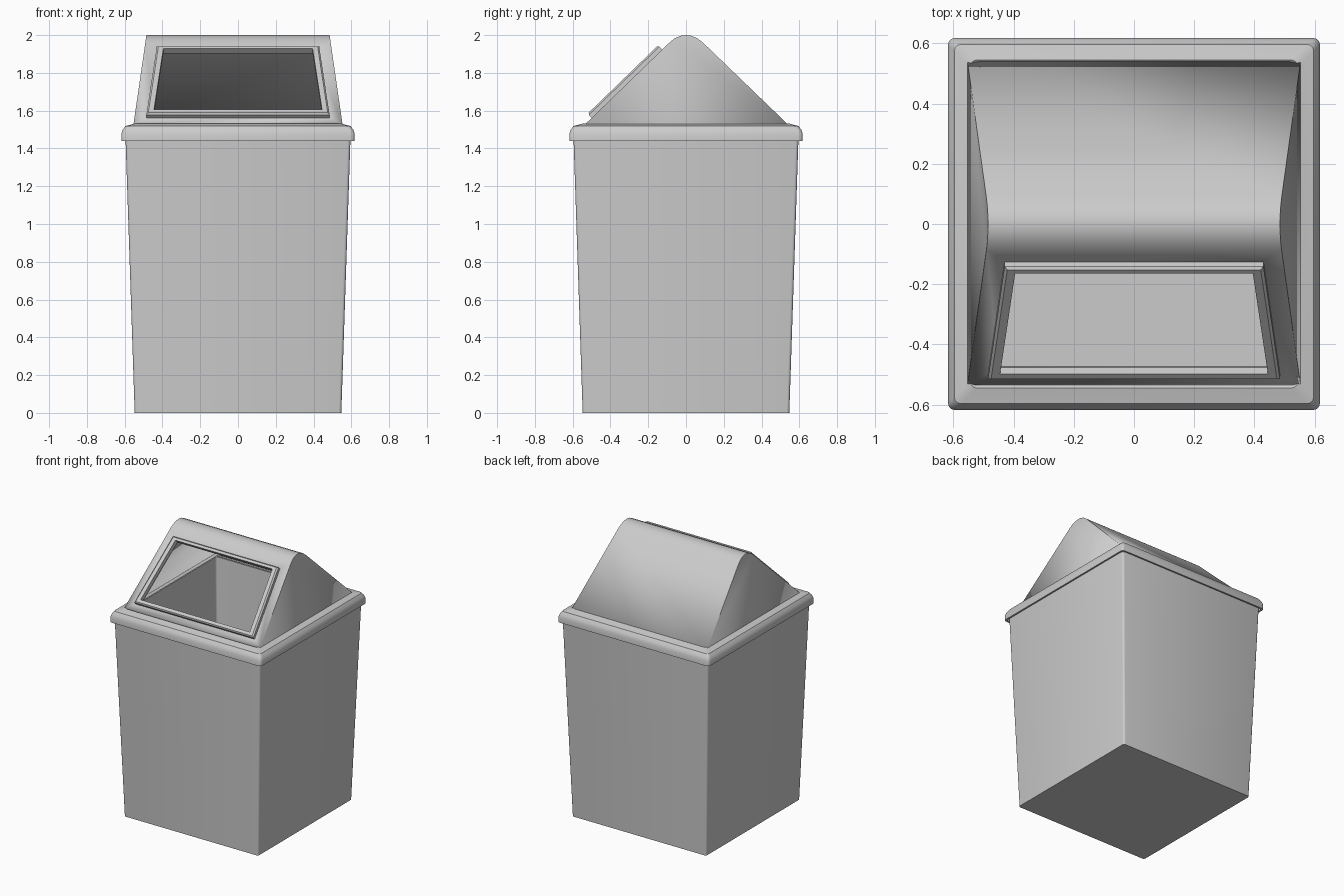
import bpy, bmesh, math
from mathutils import Vector

cube = bpy.data.objects.get("Cube")
if cube:
    bpy.data.objects.remove(cube, do_unlink=True)

grey = bpy.data.materials.new("grey_plastic")
GREY = (0.6, 0.6, 0.6, 1)
grey.diffuse_color = GREY
grey.use_nodes = True
grey.node_tree.nodes["Principled BSDF"].inputs["Base Color"].default_value = GREY


def finish(bm, name, angle=30):
    bmesh.ops.recalc_face_normals(bm, faces=bm.faces)
    mesh = bpy.data.meshes.new(name)
    bm.to_mesh(mesh)
    bm.free()
    mesh.materials.append(grey)
    obj = bpy.data.objects.new(name, mesh)
    bpy.context.collection.objects.link(obj)
    bpy.ops.object.select_all(action='DESELECT')
    obj.select_set(True)
    bpy.context.view_layer.objects.active = obj
    bpy.ops.object.shade_smooth_by_angle(angle=math.radians(angle))
    return obj


def ring(bm, hx, hy, z, r, steps=3):
    """Rounded rectangle of vertices at height z."""
    verts = []
    for q, (sx, sy) in enumerate(((1, 1), (-1, 1), (-1, -1), (1, -1))):
        for i in range(steps + 1):
            a = math.pi / 2 * (q + i / steps)
            verts.append(bm.verts.new((sx * (hx - r) + r * math.cos(a),
                                       sy * (hy - r) + r * math.sin(a), z)))
    return verts


def bridge(bm, a, b):
    n = len(a)
    for i in range(n):
        bm.faces.new((a[i], a[(i + 1) % n], b[(i + 1) % n], b[i]))


# Tapered hollow bin body
bm = bmesh.new()
rings = [ring(bm, h, h, z, 0.015) for h, z in
         ((0.547, 0), (0.596, 1.47), (0.586, 1.47), (0.537, 0.01))]
for a, b in zip(rings, rings[1:]):
    bridge(bm, a, b)
bm.faces.new(rings[0])
bm.faces.new(rings[-1])
finish(bm, "bin_body")

# Lid rim: closed moulding around the top of the body
bm = bmesh.new()
section = ((0.618, 1.44), (0.618, 1.478), (0.611, 1.498), (0.597, 1.518),
           (0.545, 1.532), (0.53, 1.52), (0.585, 1.508), (0.606, 1.475), (0.606, 1.44))
rings = [ring(bm, h, h, z, 0.022) for h, z in section]
for a, b in zip(rings, rings[1:] + rings[:1]):
    bridge(bm, a, b)
finish(bm, "lid_rim")

# Front slope frame of reference: s runs up the slope, n points outward
FOOT, TOP = Vector((0, -0.535, 1.527)), Vector((0, -0.085, 1.963))
UP = (TOP - FOOT).normalized()
OUT = Vector((0, -UP.z, UP.y))
LENGTH = (TOP - FOOT).length


def on_slope(x, s, n):
    return FOOT + UP * s + OUT * n + Vector((x, 0, 0))


def trapezoid(bm, low_x, high_x, s0, s1, n):
    return [bm.verts.new(on_slope(*p)) for p in
            ((-low_x, s0, n), (low_x, s0, n), (high_x, s1, n), (-high_x, s1, n))]


def half_width(z):
    return 0.553 - 0.068 * (z - 1.53) / 0.47


# Hood: thin tent with rounded ridge and an opening in the front slope
bm = bmesh.new()
profile = [(FOOT.y, FOOT.z), (TOP.y, TOP.z), (-0.06, 1.983), (-0.03, 1.996), (0, 2.0),
           (0.03, 1.996), (0.06, 1.983), (0.09, 1.96), (0.54, 1.527)]
left, right = [[bm.verts.new((s * half_width(z), y, z)) for y, z in profile]
               for s in (1, -1)]
bm.faces.new(left)
bm.faces.new(right)
for i in range(1, len(profile) - 1):
    bm.faces.new((left[i], left[i + 1], right[i + 1], right[i]))
bridge(bm, [right[0], left[0], left[1], right[1]],
       trapezoid(bm, 0.445, 0.395, 0.08, 0.545, 0))
hood = finish(bm, "hood")
shell = hood.modifiers.new("wall", 'SOLIDIFY')
shell.thickness = 0.006
shell.offset = -1

# Raised frame around the opening, with a narrow chamfer outside
bm = bmesh.new()
loops = [trapezoid(bm, *p) for p in
         ((0.445, 0.395, 0.08, 0.545, -0.006), (0.485, 0.43, 0.05, 0.57, -0.002),
          (0.485, 0.43, 0.05, 0.57, 0.022), (0.475, 0.421, 0.058, 0.563, 0.031),
          (0.445, 0.395, 0.08, 0.545, 0.031))]
for a, b in zip(loops, loops[1:] + loops[:1]):
    bridge(bm, a, b)
finish(bm, "opening_frame")
